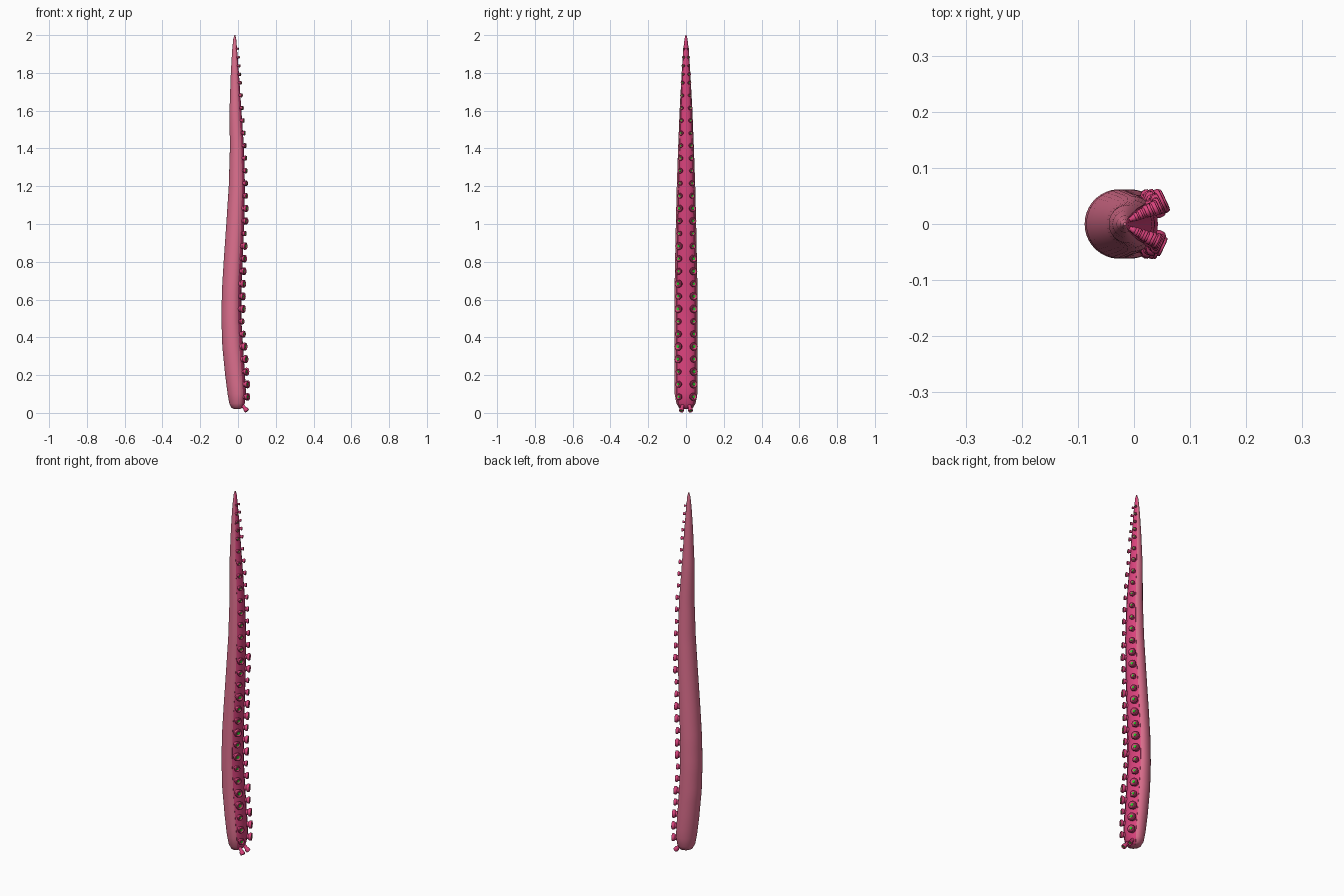
import bpy, bmesh, math
from mathutils import Vector

cube = bpy.data.objects.get("Cube")
if cube:
    bpy.data.objects.remove(cube)


def material(name, rgb):
    m = bpy.data.materials.new(name)
    m.use_nodes = True
    m.diffuse_color = (*rgb, 1)
    m.node_tree.nodes["Principled BSDF"].inputs["Base Color"].default_value = (*rgb, 1)
    return m


skin = material("pale pink skin", (0.72, 0.16, 0.27))
under = material("deep pink underside", (0.69, 0.055, 0.2))
green = material("green sucker centre", (0.03, 0.6, 0.03))

# Height, back edge, front edge, half width
STATIONS = [
    (0.02, -0.02, 0.012, 0.02), (0.028, -0.035, 0.026, 0.038),
    (0.05, -0.046, 0.038, 0.051), (0.1, -0.055, 0.045, 0.06),
    (0.2, -0.068, 0.04, 0.062), (0.35, -0.083, 0.03, 0.062),
    (0.5, -0.088, 0.02, 0.062), (0.65, -0.085, 0.02, 0.061),
    (0.8, -0.076, 0.027, 0.058), (1.0, -0.062, 0.036, 0.054),
    (1.2, -0.049, 0.039, 0.049), (1.4, -0.043, 0.034, 0.042),
    (1.6, -0.045, 0.02, 0.034), (1.8, -0.038, 0.006, 0.023),
    (1.92, -0.031, -0.004, 0.015), (1.98, -0.025, -0.009, 0.008),
    (2.0, -0.019, -0.014, 0.003),
]


def section(z):
    """Back, front and half width at a height."""
    for a, b in zip(STATIONS, STATIONS[1:]):
        if z <= b[0]:
            t = (z - a[0]) / (b[0] - a[0])
            return [p + (q - p) * t for p, q in zip(a[1:], b[1:])]
    return STATIONS[-1][1:]


def surface(z, angle, inset=0.0):
    """Point on the arm; angle 0 faces the suckers."""
    back, front, half = section(z)
    mid = min(back + half, (back + front) / 2 + half * 0.15)
    depth = front - mid if math.cos(angle) > 0 else mid - back
    k = 1 - inset
    return Vector((mid + depth * k * math.cos(angle), half * k * math.sin(angle), z))


def finish(name, bm, mats, sharp):
    bmesh.ops.recalc_face_normals(bm, faces=bm.faces)
    mesh = bpy.data.meshes.new(name)
    bm.to_mesh(mesh)
    bm.free()
    for m in mats:
        mesh.materials.append(m)
    ob = bpy.data.objects.new(name, mesh)
    bpy.context.collection.objects.link(ob)
    bpy.ops.object.select_all(action='DESELECT')
    ob.select_set(True)
    bpy.context.view_layer.objects.active = ob
    bpy.ops.object.shade_smooth_by_angle(angle=math.radians(sharp))
    return ob


# Tapering arm with a stepped-in underside panel
SEAM = math.radians(56)
panel = [(-SEAM + 2 * SEAM * i / 12, 0.06) for i in range(13)]
hull = [(SEAM + (2 * math.pi - 2 * SEAM) * i / 26, 0) for i in range(27)]
outline = panel + hull

heights = []
for a, b in zip(STATIONS, STATIONS[1:]):
    steps = max(1, round((b[0] - a[0]) / 0.04))
    heights += [a[0] + (b[0] - a[0]) * i / steps for i in range(steps)]
heights.append(STATIONS[-1][0])

bm = bmesh.new()
rings = [[bm.verts.new(surface(z, a, s)) for a, s in outline] for z in heights]
count = len(outline)
for low, high in zip(rings, rings[1:]):
    for i in range(count):
        j = (i + 1) % count
        face = bm.faces.new((low[i], low[j], high[j], high[i]))
        face.material_index = 1 if i <= 12 or i == count - 1 else 0
bm.faces.new(rings[0])
bm.faces.new(rings[-1])
finish("tentacle_arm", bm, [skin, under], 50)

# Sucker: flared stalk, rim, shallow cup and coloured centre
PROFILE = [(0.7, -0.4), (0.68, 0.3), (0.95, 0.5), (1.0, 0.75), (0.92, 0.96),
           (0.75, 1.0), (0.55, 0.93), (0.4, 0.86), (0.36, 0.92)]


def sucker(bm, base, direction, radius, height, sides=16):
    turn = direction.to_track_quat('Z', 'Y')
    loops = []
    for r, h in PROFILE:
        loops.append([bm.verts.new(base + turn @ Vector((
            r * radius * math.cos(2 * math.pi * i / sides),
            r * radius * math.sin(2 * math.pi * i / sides), h * height)))
            for i in range(sides)])
    for n, (low, high) in enumerate(zip(loops, loops[1:])):
        for i in range(sides):
            j = (i + 1) % sides
            face = bm.faces.new((low[i], low[j], high[j], high[i]))
            face.material_index = 1 if n == len(PROFILE) - 2 else 0
    bm.faces.new(loops[0][::-1])
    bm.faces.new(loops[-1]).material_index = 1


# Two rows of suckers: s small, m medium, b big
SIZES = {"s": 0.78, "m": 0.9, "b": 1.08}
ROWS = [("right_sucker_row", -1, "mmsbbmsbmbmmbsmbmsmmsmmsmmsmmsms"),
        ("left_sucker_row", 1, "bbbmbmsbbmbbmsbbmmsmmsmmsmmsmsms")]
for name, side, sizes in ROWS:
    bm = bmesh.new()
    z = 0.085
    for letter in sizes:
        if z > 1.97:
            break
        half = section(z)[2]
        radius = SIZES[letter] * (0.004 + 0.26 * half)
        tilt = side * math.radians(25)
        base = surface(z, side * math.radians(35), 0.06)
        sucker(bm, base, Vector((math.cos(tilt), math.sin(tilt), 0)),
               radius, 0.005 + radius * 1.0)
        z += 0.0665 if z < 1.7 else 0.045
    # Small sucker under the blunt end
    sucker(bm, Vector((0.03, side * 0.02, 0.032)),
           Vector((0.6, side * 0.15, -0.75)), 0.013, 0.03)
    finish(name, bm, [under, green], 40)
